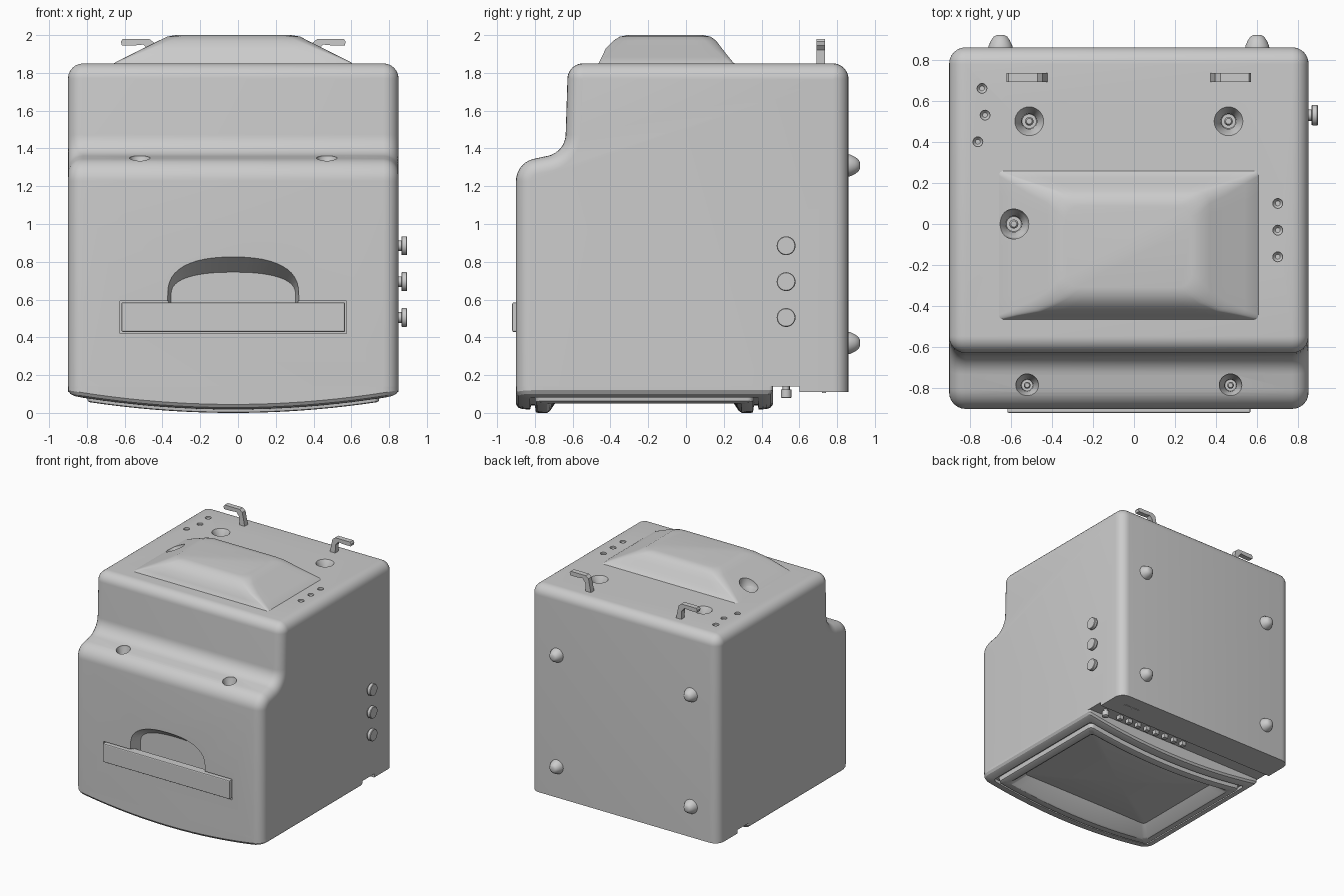
import bpy, bmesh, math
from mathutils import Vector

if "Cube" in bpy.data.objects:
    bpy.data.objects.remove(bpy.data.objects["Cube"])

CX = -0.025                      # symmetry plane of the cabinet
def mir(x): return 2 * CX - x

def loft(name, rings, cap0=True, cap1=True):
    """Skin a list of equal-length closed rings of 3D points."""
    bm = bmesh.new()
    vs = [[bm.verts.new(p) for p in r] for r in rings]
    for a, b in zip(vs, vs[1:]):
        for i in range(len(a)):
            j = (i + 1) % len(a)
            bm.faces.new((a[i], a[j], b[j], b[i]))
    if cap0: bm.faces.new(vs[0][::-1])
    if cap1: bm.faces.new(vs[-1])
    bmesh.ops.remove_doubles(bm, verts=bm.verts, dist=0.0003)
    bmesh.ops.recalc_face_normals(bm, faces=bm.faces)
    me = bpy.data.meshes.new(name)
    bm.to_mesh(me); bm.free()
    ob = bpy.data.objects.new(name, me)
    bpy.context.collection.objects.link(ob)
    return ob

def activate(ob):
    bpy.ops.object.select_all(action='DESELECT')
    ob.select_set(True)
    bpy.context.view_layer.objects.active = ob

def smooth(ob, ang=35):
    activate(ob)
    bpy.ops.object.shade_smooth_by_angle(angle=math.radians(ang))
    return ob

def lathe(name, org, axis, prof, n=28):
    """Revolve (radius, height) pairs about an axis 'X', 'Y' or 'Z'."""
    rings = []
    for r, h in prof:
        ring = []
        for i in range(n):
            a = 2 * math.pi * i / n
            u, v = r * math.cos(a), r * math.sin(a)
            d = {'X': (h, u, v), 'Y': (u, h, v), 'Z': (u, v, h)}[axis]
            ring.append(Vector(org) + Vector(d))
        rings.append(ring)
    return loft(name, rings)

def box(name, x0, x1, y0, y1, z0, z1, bev=0):
    ob = loft(name, [[(x0, y0, z), (x1, y0, z), (x1, y1, z), (x0, y1, z)] for z in (z0, z1)])
    if bev:
        m = ob.modifiers.new("bevel", 'BEVEL'); m.width = bev; m.segments = 2
    return ob

def rrect(x0, x1, y0, y1, rf, rb, n=20):
    """Rounded rectangle, front and back corner radii, subdivided sides."""
    pts = []
    for cx, cy, r, a0 in ((x1-rf, y0+rf, rf, -90), (x1-rb, y1-rb, rb, 0),
                          (x0+rb, y1-rb, rb, 90), (x0+rf, y0+rf, rf, 180)):
        pts.append([(cx + r*math.cos(math.radians(a0+k*15)), cy + r*math.sin(math.radians(a0+k*15))) for k in range(7)])
    out = []
    for i, c in enumerate(pts):
        p, q = c[-1], pts[(i + 1) % 4][0]
        out += c + [(p[0]+(q[0]-p[0])*k/n, p[1]+(q[1]-p[1])*k/n) for k in range(1, n)]
    return out

def fillet(poly, n=10):
    """Round the corners of a polygon of (y, z, radius)."""
    out = []
    for i, (y, z, r) in enumerate(poly):
        p = Vector((y, z))
        if r == 0: out.append(p); continue
        a = (Vector(poly[i-1][:2]) - p).normalized()
        b = (Vector(poly[(i+1) % len(poly)][:2]) - p).normalized()
        half = a.angle(b) / 2
        c = p + (a + b).normalized() * r / math.sin(half)
        t0, t1 = p + a*r/math.tan(half) - c, p + b*r/math.tan(half) - c
        sweep = math.pi - 2*half
        for k in range(n + 1):
            s = k / n
            out.append(c + (t0*math.sin((1-s)*sweep) + t1*math.sin(s*sweep)) / math.sin(sweep))
    return out

# Cabinet: side profile lofted across x with rounded ends
prof = fillet([(-.9, .14, 0), (-.9, 1.325, .12), (-.64, 1.38, .12), (-.625, 1.85, .082), (.86, 1.85, .082),
               (.86, .11, 0), (.6, .11, 0), (.6, .14, 0), (.46, .14, 0)])
def inset(d):
    out = []
    for i, p in enumerate(prof):
        if p.y < .15:
            out.append((max(-.9 + d, min(.86 - d, p.x)), p.y)); continue
        e0 = (p - prof[i-1]).normalized()
        e1 = (prof[(i+1) % len(prof)] - p).normalized()
        t = (e0 + e1).normalized()
        q = p + Vector((t.y, -t.x)) * d / max(.5, t.dot(e1))
        out.append((q.x, q.y))
    return out
R, rings = .08, []
steps = [R * (1 - math.cos(math.radians(a))) for a in range(0, 91, 15)]
for x, s in [(-.9 + t, t) for t in steps] + [(.85 - t, t) for t in reversed(steps)]:
    d = R - math.sqrt(max(0, R*R - (R-s)**2))
    rings.append([(x, y, z) for y, z in inset(d)])
body = loft("cabinet", rings)

# Raised hump on the rear cover
hump = loft("rear_hump", [[(x, y, z) for x, y in rrect(x0, x1, y0, y1, r, r, 8)] for z, x0, x1, y0, y1, r in (
    (1.835, -.68, .62, -.475, .28, .02), (1.855, -.65, .60, -.46, .25, .02), (1.885, -.59, .54, -.445, .225, .03),
    (1.93, -.50, .45, -.425, .19, .05), (1.97, -.42, .37, -.385, .16, .06), (1.992, -.375, .33, -.35, .13, .07),
    (2.0, -.33, .28, -.31, .09, .07))])

# Cutters: screw wells, vent dimples, handle recess and plate channel
cutters, hump_cut = [], None
wells = [(-.51, .5, 1.85, .07), (mir(-.51), .5, 1.85, .07), (-.585, 0, 1.865, .073),
         (-.52, -.785, 1.345, .055), (mir(-.52), -.785, 1.345, .055)]
for x, y, z, r in wells:
    c = lathe("well_cutter", (x, y, z), 'Z', [(r*.5, -.09), (r*.55, -.06), (r, 0), (r, .2)])
    cutters.append(c)
    if y == 0: hump_cut = c
    smooth(lathe("screw", (x, y, z), 'Z', [(r*.3, -.1), (r*.3, -.05), (r*.2, -.04)], 16))
for x, y in ((-.74, .66), (-.725, .53), (-.76, .4), (.7, .1), (.7, -.03), (.7, -.16)):
    cutters.append(lathe("dimple_cutter", (x, y, 1.85), 'Z', [(.012, -.03), (.024, -.015), (.024, .05)], 16))
def arch(y, hw, top):
    pts = [(CX + hw, y, .5)]
    for k in range(25):
        a = math.pi * k / 24
        c = math.cos(a)
        pts.append((CX + hw*math.copysign(abs(c)**.85, c), y, .62 + (top-.62)*math.sin(a)**.75))
    return pts + [(CX - hw, y, .5)]
cutters.append(loft("handle_cutter", [arch(-.92, .35, .84), arch(-.79, .33, .745)]))
cutters.append(box("channel_cutter", -.625, .575, -1, -.87, .42, .593))
for ob, cs in ((body, cutters), (hump, [hump_cut])):
    activate(ob)
    for c in cs:
        m = ob.modifiers.new("cut", 'BOOLEAN')
        m.object = c; m.operation = 'DIFFERENCE'; m.solver = 'EXACT'
        bpy.ops.object.modifier_apply(modifier=m.name)
for c in cutters: bpy.data.objects.remove(c)
smooth(body, 32); smooth(hump, 40)

# Handle plate
box("handle_plate", -.617, .567, -.92, -.85, .428, .585, .008)

# Curved screen bezel underneath
def curve(x): return .01 + .075 * ((x - CX) / .875)**2
def frame_ring(d, dz=None, z=None):
    pts = rrect(-.9+d, .85-d, -.9+d, .46-d, max(.03, .085-d), max(.03 if d > .05 else .012, .02-d))
    return [(x, y, z if z is not None else curve(x) + dz) for x, y in pts]
smooth(loft("screen_bezel", [frame_ring(0, z=.14), frame_ring(0, .035), frame_ring(.012, .018), frame_ring(.035, .01),
    frame_ring(.075, .008), frame_ring(.08, .03), frame_ring(.1, .03), frame_ring(.105, -.006),
    frame_ring(.115, -.01), frame_ring(.165, -.01), frame_ring(.18, .0), frame_ring(.26, z=.13)], False, False), 30)

# Screen glass, gently domed
glass = []
for s in (1, .85, .7, .5, .3, .1):
    glass.append([(CX + (x-CX)*s, -.22 + (y+.22)*s, .095 + .03*s*s) for x, y, z in frame_ring(.25, 0)])
smooth(loft("screen_glass", glass, False, True), 60)

# Control strip: one knob and a row of buttons in the groove
smooth(lathe("strip_knob", (.74, .53, .15), 'Z', [(.018, 0), (.018, -.025), (.028, -.025), (.028, -.068), (.022, -.072)], 20))
for i in range(8):
    x = .59 - i * .093
    box("strip_button", x-.02, x+.02, .51, .55, .105, .15, .004)
for x in (.68, .6):
    box("strip_slot", x-.03, x+.03, .72, .74, .106, .115)

# Side knobs
for z in (.885, .695, .505):
    smooth(lathe("side_knob", (.84, .53, z), 'X', [(.028, 0), (.028, .025), (.047, .025), (.05, .029), (.05, .052), (.046, .056)]))

# Back bumpers and cable hooks, mirrored pairs
hook = [(-.42, 1.84), (-.47, 1.84), (-.475, 1.92), (-.5, 1.95), (-.55, 1.945), (-.615, 1.945),
        (-.62, 1.965), (-.61, 1.98), (-.47, 1.98), (-.445, 1.96)]
for f in (lambda x: x, mir):
    for z in (1.31, .37):
        smooth(lathe("back_bumper", (f(-.65), .85, z), 'Y', [(.06, 0), (.057, .02), (.045, .045), (.032, .063), (.018, .07)]), 60)
    loft("cable_hook", [[(f(x), y, z) for x, z in hook] for y in (.692, .735)])
